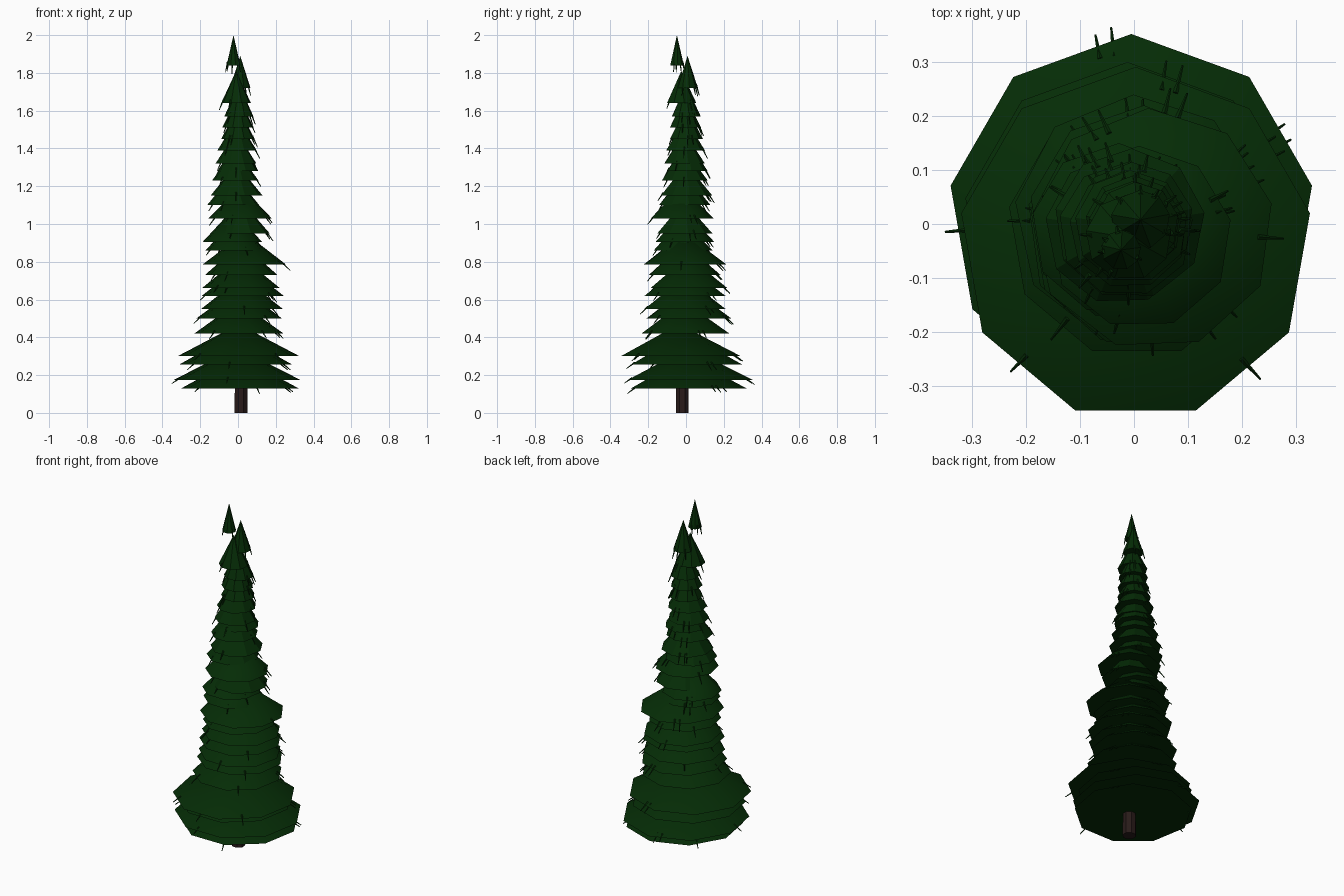
import bpy, bmesh, math, random
from mathutils import Vector, Matrix

if "Cube" in bpy.data.objects:
    bpy.data.objects.remove(bpy.data.objects["Cube"])

random.seed(4)


def material(name, rgb):
    m = bpy.data.materials.new(name)
    m.diffuse_color = (*rgb, 1)
    m.use_nodes = True
    m.node_tree.nodes["Principled BSDF"].inputs["Base Color"].default_value = m.diffuse_color
    return m


GREEN = material("dark pine green", (0.0015, 0.025, 0.0018))
BROWN = material("dark bark brown", (0.022, 0.011, 0.010))


def finish(bm, name, mat, angle):
    mesh = bpy.data.meshes.new(name)
    bm.to_mesh(mesh)
    bm.free()
    mesh.materials.append(mat)
    ob = bpy.data.objects.new(name, mesh)
    bpy.context.collection.objects.link(ob)
    bpy.ops.object.select_all(action='DESELECT')
    ob.select_set(True)
    bpy.context.view_layer.objects.active = ob
    bpy.ops.object.shade_smooth_by_angle(angle=math.radians(angle))
    return ob


def cone(bm, base, tip, r1, r2, sides, turn=0.0):
    axis = tip - base
    mat = (Matrix.Translation((base + tip) / 2)
           @ axis.to_track_quat('Z', 'Y').to_matrix().to_4x4()
           @ Matrix.Rotation(turn, 4, 'Z'))
    bmesh.ops.create_cone(bm, cap_ends=True, segments=sides, radius1=r1,
                          radius2=r2, depth=axis.length, matrix=mat)


# Foliage tiers: rim height, radius, centre x, centre y
TIERS = [
    (.13, .315, .01, .005), (.175, .34, -.005, .012), (.255, .305, -.012, -.005),
    (.30, .328, .003, -.037), (.42, .24, .005, -.01), (.50, .23, .008, .01),
    (.55, .22, .02, -.01), (.62, .22, .025, -.012), (.66, .21, .015, .01),
    (.73, .195, .018, -.012), (.785, .225, .035, -.01), (.86, .16, -.015, -.02),
    (.905, .16, -.03, -.01), (.95, .15, .02, -.01), (1.03, .17, .012, -.025),
    (1.10, .14, -.025, -.01), (1.15, .14, -.008, 0), (1.23, .125, -.015, -.01),
    (1.28, .11, .0, .005), (1.32, .11, -.01, -.01), (1.39, .105, -.005, -.005),
    (1.45, .09, .0, .0), (1.51, .085, .0, -.005), (1.57, .078, .005, .0),
    (1.64, .08, -.01, -.025), (1.72, .055, .012, .008), (1.84, .037, -.024, -.048),
]
HEIGHT = 0.17

foliage = bmesh.new()
twigs = bmesh.new()
for z, r, cx, cy in TIERS:
    base = Vector((cx, cy, z))
    tip = Vector((cx, cy, min(2.0, z + HEIGHT)))
    jitter = random.uniform(-.05, .05) if z > .35 else 0
    # The first rim vertex points at the back
    bmesh.ops.create_cone(
        foliage, cap_ends=True, segments=9, radius1=r, radius2=0,
        depth=tip.z - z,
        matrix=Matrix.Translation((base + tip) / 2) @ Matrix.Rotation(jitter, 4, 'Z'))
    # Drooping twigs, some in close pairs, that poke past the rim
    for k in range(3):
        a = math.tau * (k + random.random()) / 3
        for da in ((0, .03 / r) if k == 0 else (0,)):
            out = Vector((math.cos(a + da), math.sin(a + da), 0))
            slope = (base + r * out - tip).normalized()
            droop = (slope + Vector((0, 0, -.15))).normalized()
            rim = base + out * r * .93
            cone(twigs, rim - droop * .02, rim + droop * random.uniform(.03, .05),
                 .005, .002, 5)

finish(foliage, "foliage_tiers", GREEN, 30)
finish(twigs, "drooping_twigs", GREEN, 30)

# Trunk
trunk = bmesh.new()
cone(trunk, Vector((.016, -.02, 0)), Vector((.016, -.02, .2)), .037, .035, 8, math.pi / 8)
finish(trunk, "trunk", BROWN, 30)
